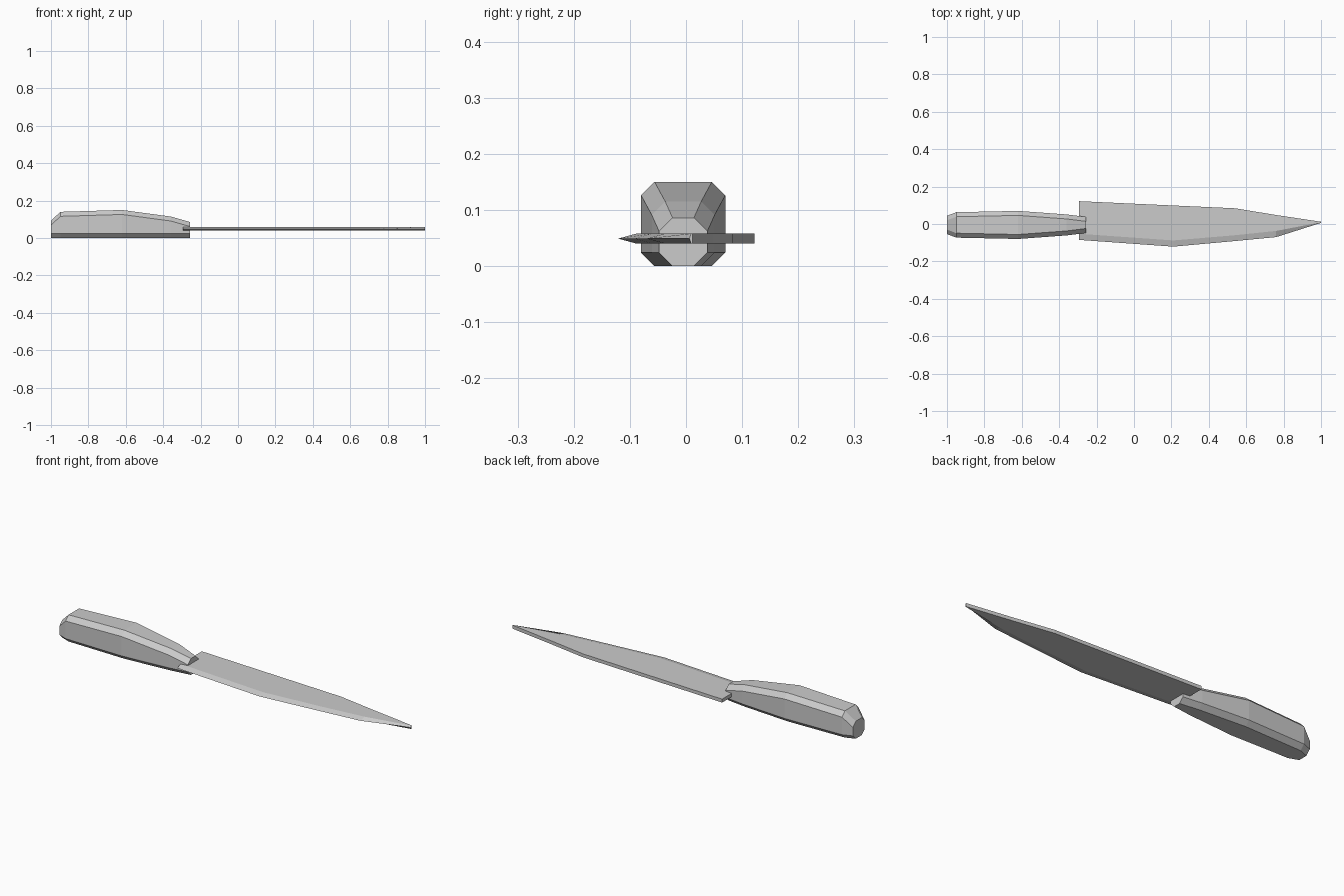
import bpy, bmesh

if "Cube" in bpy.data.objects:
    bpy.data.objects.remove(bpy.data.objects["Cube"])

steel = bpy.data.materials.new("plain grey")
steel.diffuse_color = (0.6, 0.6, 0.6, 1)
steel.use_nodes = True
steel.node_tree.nodes["Principled BSDF"].inputs["Base Color"].default_value = steel.diffuse_color


def loft(name, rings):
    """Bridge equal-sized rings of points and cap both ends."""
    bm = bmesh.new()
    loops = [[bm.verts.new(p) for p in ring] for ring in rings]
    n = len(loops[0])
    for a, b in zip(loops, loops[1:]):
        for i in range(n):
            j = (i + 1) % n
            bm.faces.new((a[i], a[j], b[j], b[i]))
    bm.faces.new(loops[0])
    bm.faces.new(loops[-1])
    bmesh.ops.recalc_face_normals(bm, faces=bm.faces)
    mesh = bpy.data.meshes.new(name)
    bm.to_mesh(mesh)
    bm.free()
    mesh.materials.append(steel)
    obj = bpy.data.objects.new(name, mesh)
    bpy.context.collection.objects.link(obj)
    return obj


def octagon(x, half, top, c=0.024, yc=-0.005, bottom=0.0):
    """Chamfered rectangle across the handle."""
    pts = [(half, bottom + c), (half, top - c), (half - c, top), (c - half, top),
           (-half, top - c), (-half, bottom + c), (c - half, bottom), (half - c, bottom)]
    return [(x, yc + y, z) for y, z in pts]


def blade_section(x, spine, bevel, edge, z=0.049, t=0.009):
    """Square spine, flat sides, ground down to a sharp edge."""
    return [(x, spine, z + t), (x, spine, z - t), (x, bevel, z - t),
            (x, edge, z), (x, bevel, z + t)]


# Handle: faceted grip swelling toward the middle
loft("handle", [octagon(*s) for s in (
    (-1.0, 0.049, 0.092), (-0.95, 0.068, 0.14), (-0.62, 0.075, 0.15),
    (-0.36, 0.056, 0.115), (-0.257, 0.043, 0.086))])

# Blade: straight spine dropping to the point, ground edge toward the front
loft("blade", [blade_section(*s) for s in (
    (-0.295, 0.122, -0.052, -0.085), (0.21, 0.099, -0.088, -0.121),
    (0.54, 0.084, -0.06, -0.091), (0.76, 0.048, -0.037, -0.07),
    (1.0, 0.012, 0.009, 0.006))])
